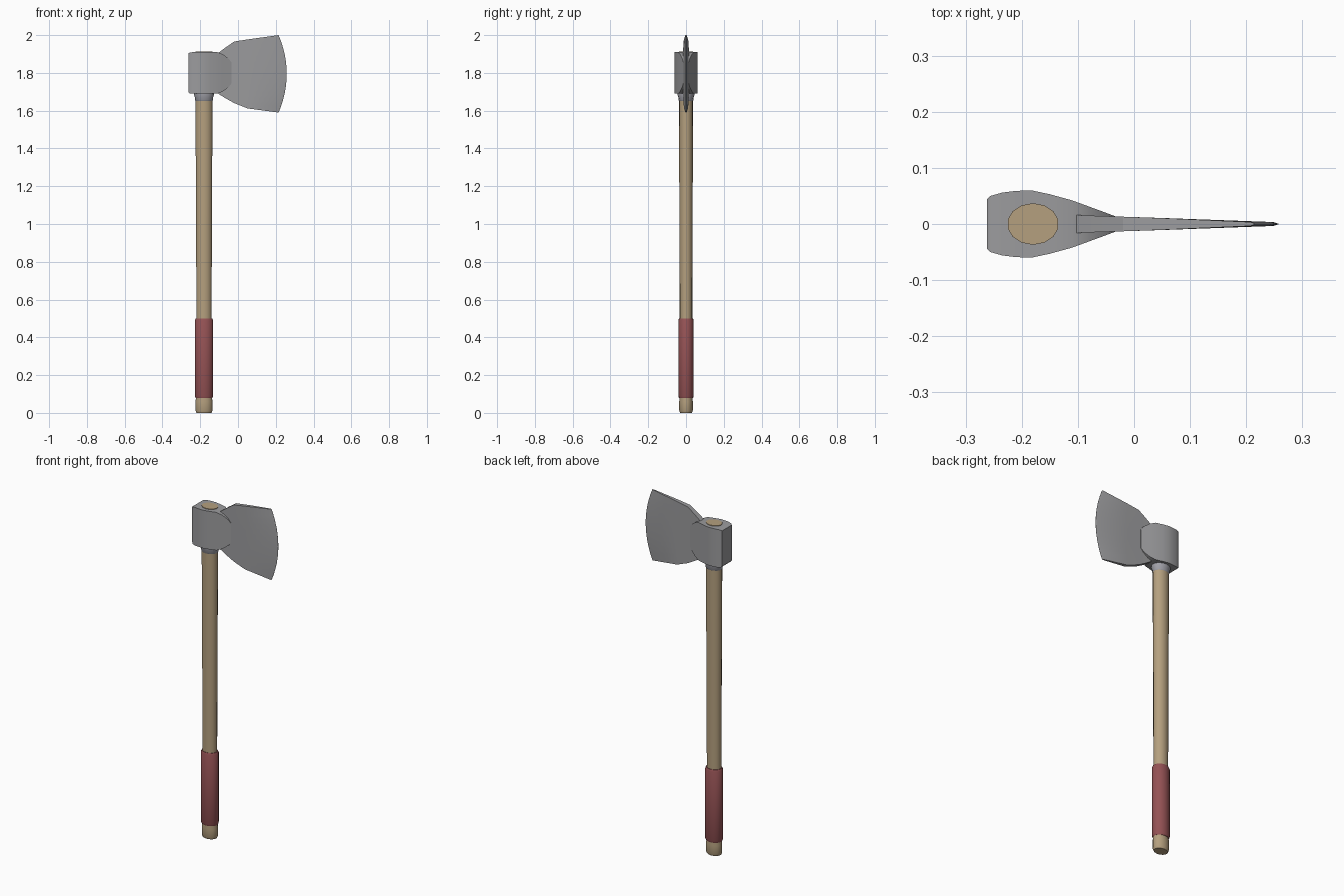
import bpy, bmesh, math

if "Cube" in bpy.data.objects:
    bpy.data.objects.remove(bpy.data.objects["Cube"])

HX = -0.18  # handle axis


def material(name, rgb):
    m = bpy.data.materials.new(name)
    m.diffuse_color = (*rgb, 1)
    m.use_nodes = True
    m.node_tree.nodes["Principled BSDF"].inputs["Base Color"].default_value = m.diffuse_color
    return m


WOOD = material("wood", (0.46, 0.35, 0.21))
STEEL = material("steel", (0.33, 0.33, 0.34))
COLLAR = material("collar_steel", (0.36, 0.36, 0.40))
GRIP = material("red_grip", (0.30, 0.085, 0.09))


def finish(name, bm, mat, angle=35):
    bmesh.ops.remove_doubles(bm, verts=bm.verts, dist=1e-5)
    bmesh.ops.recalc_face_normals(bm, faces=bm.faces)
    me = bpy.data.meshes.new(name)
    bm.to_mesh(me)
    bm.free()
    me.materials.append(mat)
    ob = bpy.data.objects.new(name, me)
    bpy.context.collection.objects.link(ob)
    bpy.ops.object.select_all(action='DESELECT')
    ob.select_set(True)
    bpy.context.view_layer.objects.active = ob
    bpy.ops.object.shade_smooth_by_angle(angle=math.radians(angle))
    return ob


def loft(name, rings, mat, angle=35):
    """Bridge closed rings of points and cap both ends."""
    bm = bmesh.new()
    vs = [[bm.verts.new(p) for p in r] for r in rings]
    n = len(vs[0])
    for a, b in zip(vs, vs[1:]):
        for i in range(n):
            j = (i + 1) % n
            bm.faces.new((a[i], a[j], b[j], b[i]))
    bm.faces.new(vs[0])
    bm.faces.new(vs[-1])
    return finish(name, bm, mat, angle)


def shaft(name, profile, mat, n=14):
    """Oval turned part from (z, x radius, y radius) rows."""
    loft(name, [[(HX + rx * math.cos(2 * math.pi * (i + .5) / n),
                  ry * math.sin(2 * math.pi * (i + .5) / n), z) for i in range(n)]
                for z, rx, ry in profile], mat)


# wooden handle with rounded butt
shaft("handle", [(0, .041, .031), (.012, .046, .036), (.06, .046, .036), (.09, .043, .034),
                 (.5, .041, .034), (1.0, .043, .035), (1.6, .046, .037), (1.913, .046, .037)], WOOD)
# wrapped grip
shaft("grip", [(.078, .045, .037), (.088, .050, .041), (.49, .050, .041), (.50, .045, .037)], GRIP)
# collar under the head
shaft("collar", [(1.652, .046, .037), (1.655, .048, .039), (1.672, .050, .041),
                 (1.68, .053, .044), (1.70, .053, .044)], COLLAR)

# eye block: x, half thickness, bottom, top
block = [(-.262, .044, 1.698, 1.903), (-.256, .050, 1.691, 1.908), (-.235, .056, 1.69, 1.91),
         (-.21, .059, 1.69, 1.91), (-.183, .060, 1.69, 1.91), (-.15, .053, 1.69, 1.91),
         (-.11, .042, 1.69, 1.91), (-.08, .031, 1.702, 1.898), (-.05, .020, 1.724, 1.876),
         (-.034, .014, 1.745, 1.855)]
loft("eye_block", [[(x, -t, a), (x, t, a), (x, t, b), (x, -t, b)] for x, t, a, b in block], STEEL)

# blade: x at corners, half thickness, bottom, top, outward bulge of the column
blade = [(-.105, .016, 1.69, 1.905, 0), (-.065, .0145, 1.665, 1.935, 0),
         (-.02, .013, 1.64, 1.966, 0), (.05, .0105, 1.612, 1.977, .006),
         (.208, .0035, 1.591, 1.999, .040), (.215, .0004, 1.59, 2.0, .043)]
ROWS = 12
rings = []
for x, t, a, b, bulge in blade:
    side = []
    for i in range(ROWS + 1):
        u = i / ROWS
        side.append((x + bulge * (1 - (2 * u - 1) ** 2), a + (b - a) * u))
    rings.append([(px, -t, z) for px, z in side] + [(px, t, z) for px, z in reversed(side)])
loft("blade", rings, STEEL, 25)
